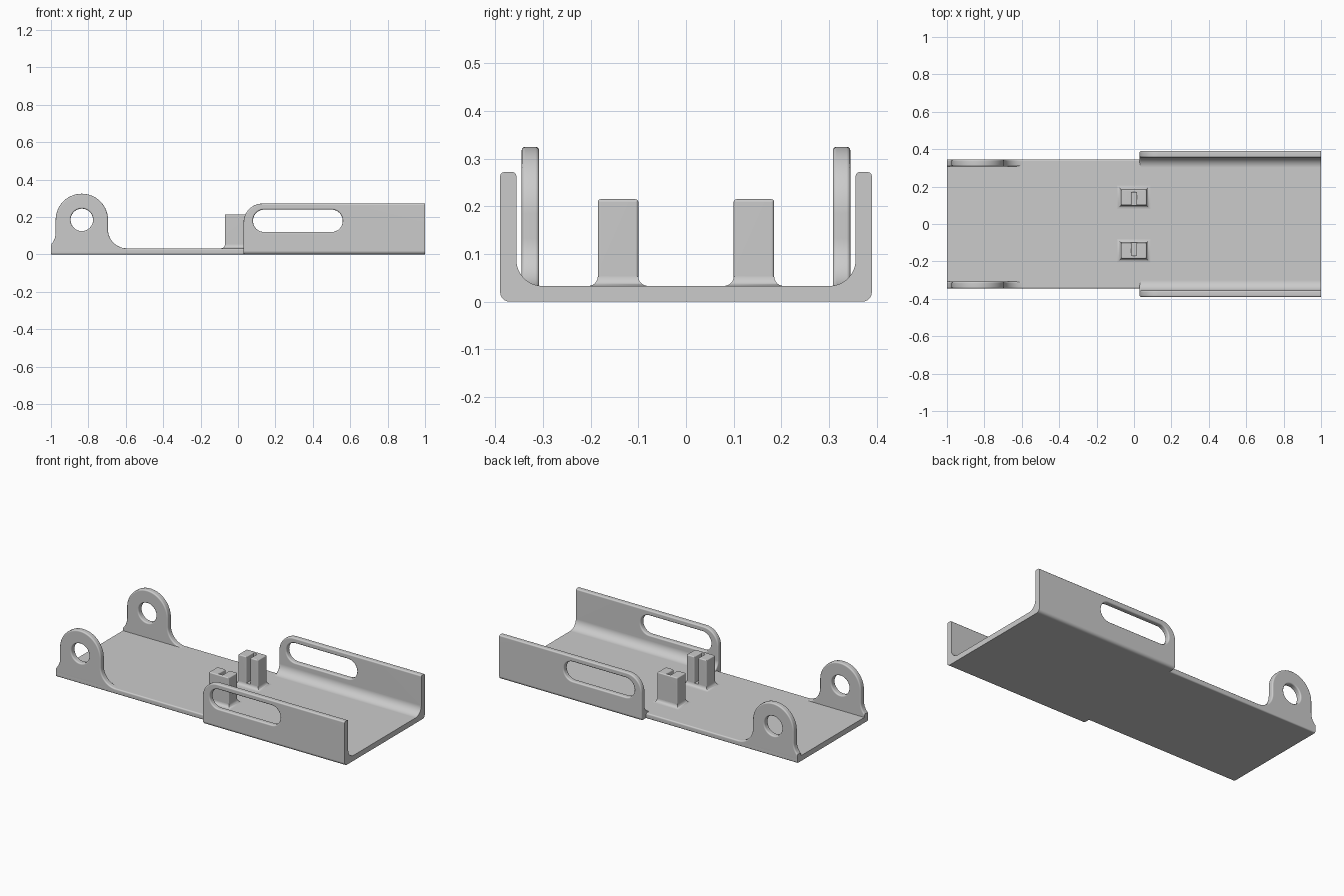
import bpy, bmesh, math

if "Cube" in bpy.data.objects:
    bpy.data.objects.remove(bpy.data.objects["Cube"], do_unlink=True)

grey = bpy.data.materials.new("plain_grey")
grey.use_nodes = True
colour = (0.6, 0.6, 0.6, 1)
grey.diffuse_color = colour
grey.node_tree.nodes["Principled BSDF"].inputs["Base Color"].default_value = colour

PLACE = {"X": lambda u, v, w: (w, u, v),
         "Y": lambda u, v, w: (u, w, v),
         "Z": lambda u, v, w: (u, v, w)}


def arc(cx, cy, r, start, end, n=12):
    angles = [math.radians(start + (end - start) * i / n) for i in range(n + 1)]
    return [(cx + r * math.cos(a), cy + r * math.sin(a)) for a in angles]


def loft(name, rings):
    """Join equal-length closed rings of points and cap both ends."""
    bm = bmesh.new()
    loops = [[bm.verts.new(p) for p in ring] for ring in rings]
    n = len(loops[0])
    for a, b in zip(loops, loops[1:]):
        for i in range(n):
            j = (i + 1) % n
            bm.faces.new((a[i], a[j], b[j], b[i]))
    bm.faces.new(loops[0])
    bm.faces.new(loops[-1])
    bmesh.ops.recalc_face_normals(bm, faces=bm.faces)
    mesh = bpy.data.meshes.new(name)
    bm.to_mesh(mesh)
    bm.free()
    obj = bpy.data.objects.new(name, mesh)
    bpy.context.collection.objects.link(obj)
    return obj


def prism(name, outline, axis, lo, hi):
    return loft(name, [[PLACE[axis](u, v, w) for u, v in outline] for w in (lo, hi)])


def cut(obj, cutter, operation="DIFFERENCE"):
    mod = obj.modifiers.new("cut", "BOOLEAN")
    mod.operation = operation
    mod.solver = "EXACT"
    mod.object = cutter
    bpy.context.view_layer.update()
    shape = obj.evaluated_get(bpy.context.evaluated_depsgraph_get())
    obj.data = bpy.data.meshes.new_from_object(shape)
    obj.modifiers.clear()
    bpy.data.objects.remove(cutter, do_unlink=True)


def finish(obj, bevel=0.0):
    """Round the convex edges, leaving the two ends of the model square."""
    mesh = obj.data
    if bevel:
        bm = bmesh.new()
        bm.from_mesh(mesh)
        bmesh.ops.remove_doubles(bm, verts=bm.verts, dist=0.00001)
        edges = [e for e in bm.edges
                 if len(e.link_faces) == 2 and e.is_convex
                 and e.calc_face_angle() > 0.6
                 and not all(abs(v.co.x) > 0.999 for v in e.verts)]
        bmesh.ops.bevel(bm, geom=edges, offset=bevel, offset_type="OFFSET",
                        segments=3, profile=0.5, affect="EDGES")
        bm.to_mesh(mesh)
        bm.free()
    mesh.materials.clear()
    mesh.materials.append(grey)
    for p in mesh.polygons:
        p.use_smooth = True
        p.material_index = 0
    mesh.set_sharp_from_angle(angle=math.radians(35))
    obj.modifiers.new("even_shading", "WEIGHTED_NORMAL").keep_sharp = True


FLOOR = 0.033

# Narrow base plate
finish(prism("base_plate", [(-0.345, 0), (0.345, 0), (0.345, FLOOR), (-0.345, FLOOR)],
             "X", -1, 0.06), 0.008)

# Wide tray: coved channel with rounded wall corners and a slot in each wall
half = (arc(0.37, 0.02, 0.02, -90, 0, 6) + [(0.39, 0.3), (0.356, 0.3)]
        + arc(0.301, FLOOR + 0.055, 0.055, 0, -90))
channel = half + [(-y, z) for y, z in reversed(half)]
tray = prism("tray", channel, "X", -0.02, 1)
side = [(1.1, -0.1), (1.1, 0.272)] + arc(0.13, 0.172, 0.1, 90, 180) + [(0.03, -0.1)]
cut(tray, prism("side_shape", side, "Y", -0.5, 0.5), "INTERSECT")
slot = arc(0.14, 0.18, 0.06, 90, 270, 20) + arc(0.5, 0.18, 0.06, -90, 90, 20)
cut(tray, prism("slot_shape", slot, "Y", -0.5, 0.5))
finish(tray, 0.008)

# Outlines of the hinge ear and the slotted post
ear_outline = ([(-0.595, 0.015)] + arc(-0.595, 0.133, 0.1, 270, 180)
               + arc(-0.835, 0.185, 0.14, 0, 180, 28)
               + arc(-1.065, 0.115, 0.09, 0, -43.8, 8) + [(-1, 0.015)])
post_outline = [(-0.07, 0.1), (-0.013, 0.1), (-0.013, 0.168), (0.013, 0.168),
                (0.013, 0.1), (0.067, 0.1), (0.067, 0.185), (-0.07, 0.185)]

for label, s in (("left", 1), ("right", -1)):
    # "left" is the far side, +y, seen from the tray end
    ear = prism(label + "_ear", ear_outline, "Y", s * 0.308, s * 0.345)
    hole = arc(-0.835, 0.185, 0.06, 0, 360, 40)[:-1]
    cut(ear, prism("hole_shape", hole, "Y", -0.5, 0.5))
    finish(ear, 0.008)

    post = prism(label + "_post", [(x, s * y) for x, y in post_outline], "Z", 0.015, 0.215)
    finish(post, 0.006)

    # Concave skirt where the post meets the floor
    rings = []
    for out, z in arc(0.02, 0.02, 0.02, 270, 180, 6):
        rings.append([(x, s * y, FLOOR + z) for x, y in
                      ((-0.07 - out, 0.1 - out), (0.067 + out, 0.1 - out),
                       (0.067 + out, 0.185 + out), (-0.07 - out, 0.185 + out))])
    finish(loft(label + "_post_skirt", rings))
